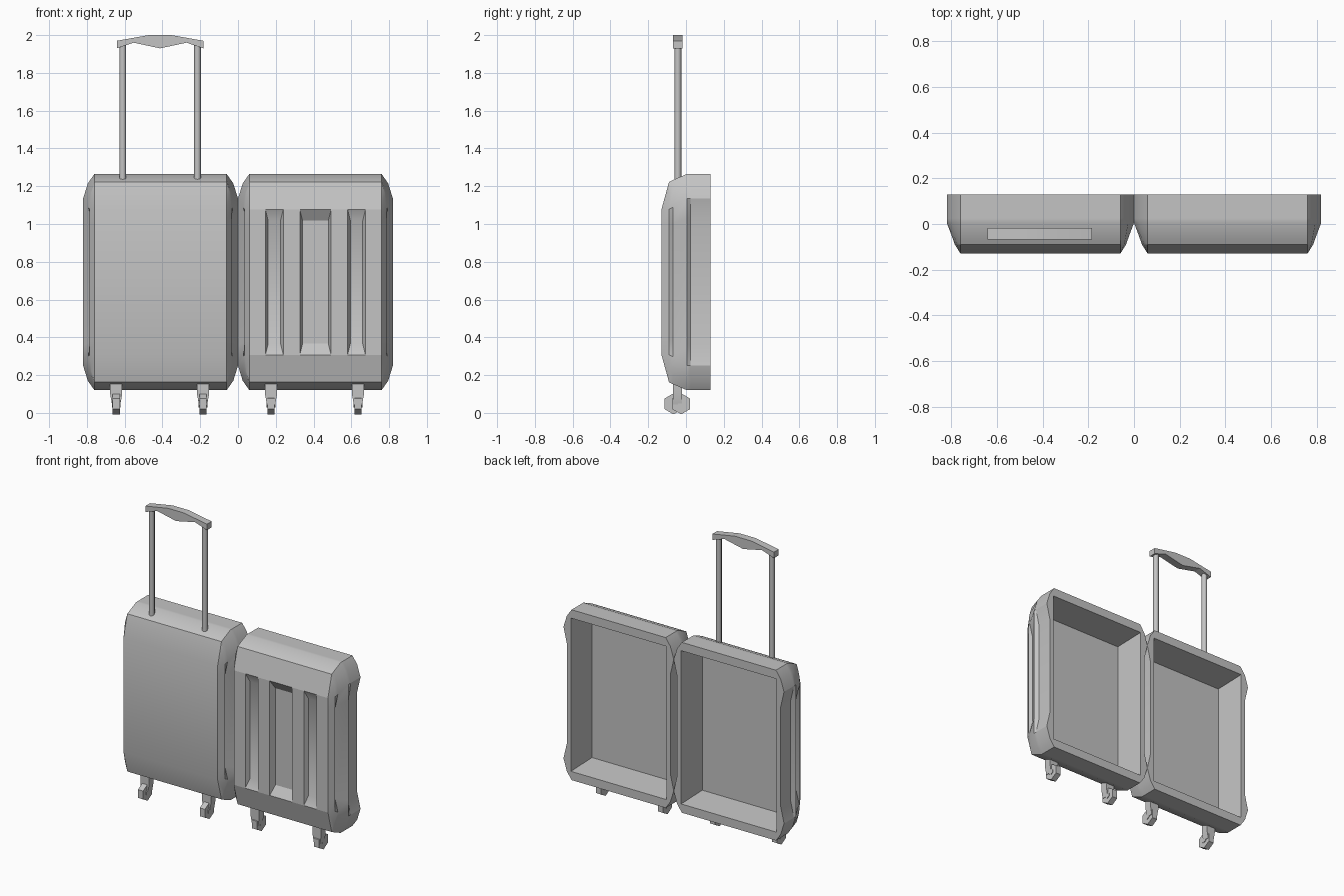
import bpy, bmesh, math
from mathutils import Matrix

if "Cube" in bpy.data.objects:
    bpy.data.objects.remove(bpy.data.objects["Cube"])

grey = bpy.data.materials.new("plain_grey")
grey.use_nodes = True
grey.diffuse_color = (0.55, 0.55, 0.55, 1)
grey.node_tree.nodes["Principled BSDF"].inputs["Base Color"].default_value = grey.diffuse_color

MID_Z = 0.6925
FRONT_X, FRONT_Z, FRONT_Y = 0.35, 0.385, -0.13


def finish(name, bm, location=(0, 0, 0), angle=30):
    bmesh.ops.remove_doubles(bm, verts=bm.verts, dist=0.0001)
    bmesh.ops.recalc_face_normals(bm, faces=bm.faces)
    mesh = bpy.data.meshes.new(name)
    bm.to_mesh(mesh)
    bm.free()
    mesh.materials.append(grey)
    obj = bpy.data.objects.new(name, mesh)
    obj.location = location
    bpy.context.collection.objects.link(obj)
    bpy.ops.object.select_all(action='DESELECT')
    obj.select_set(True)
    bpy.context.view_layer.objects.active = obj
    bpy.ops.object.shade_smooth_by_angle(angle=math.radians(angle))
    return obj


def ring(bm, y, quarter):
    """Mirror a quarter outline (side middle to top) into a full loop."""
    pts = list(quarter)
    pts += [(-x, z) for x, z in reversed(quarter)]
    pts += [(-x, -z) for x, z in quarter]
    pts += [(x, -z) for x, z in reversed(quarter)]
    return [bm.verts.new((x, y, z)) for x, z in pts]


def rect(w, h, m):
    return [(w, m), (w, h), (w, h), (w, h)]


def quad(bm, x0, x1, z, y):
    return [bm.verts.new(p) for p in ((x0, y, -z), (x1, y, -z), (x1, y, z), (x0, y, z))]


def shell(name, x, pockets):
    bm = bmesh.new()
    # quarter outlines: dent end, side end, corner, top end
    outer = [(0.41, 0.4425), (0.385, 0.5225), (0.35, 0.5725)]
    sections = [
        (FRONT_Y, rect(FRONT_X, FRONT_Z, 0.31)),
        (-0.09, [(0.375, 0.31), (0.375, 0.385), (0.367, 0.47), (0.35, 0.53)]),
        (-0.07, [(0.36, 0.31), (0.382, 0.395), (0.371, 0.48), (0.35, 0.54)]),
        (0.005, [(0.41, 0.335)] + outer),
        (0.025, [(0.385, 0.335)] + outer),
        (0.13, [(0.385, 0.335)] + outer),
        (0.13, rect(0.355, 0.515, 0.335)),
        (-0.08, rect(0.345, 0.5, 0.335)),
    ]
    loops = [ring(bm, y, q) for y, q in sections]
    for a, b in zip(loops, loops[1:]):
        for i in range(len(a)):
            j = (i + 1) % len(a)
            bm.faces.new((a[i], a[j], b[j], b[i]))
    bm.faces.new(loops[-1])
    # front panel in strips, with sunken pockets
    left = -FRONT_X
    for x0, x1, depth in pockets:
        bm.faces.new(quad(bm, left, x0, FRONT_Z, FRONT_Y))
        rim = quad(bm, x0, x1, FRONT_Z, FRONT_Y)
        floor = quad(bm, x0 + 0.015, x1 - 0.015, FRONT_Z - 0.06, FRONT_Y + depth)
        bm.faces.new(floor)
        for i in range(4):
            j = (i + 1) % 4
            bm.faces.new((rim[i], rim[j], floor[j], floor[i]))
        left = x1
    bm.faces.new(quad(bm, left, FRONT_X, FRONT_Z, FRONT_Y))
    return finish(name, bm, (x, 0, MID_Z))


def extrude_profile(name, pts, y0, y1, location=(0, 0, 0)):
    bm = bmesh.new()
    face = bm.faces.new([bm.verts.new((x, y0, z)) for x, z in pts])
    new = bmesh.ops.extrude_face_region(bm, geom=[face])["geom"]
    moved = [v for v in new if isinstance(v, bmesh.types.BMVert)]
    bmesh.ops.translate(bm, verts=moved, vec=(0, y1 - y0, 0))
    return finish(name, bm, location)


def cylinder(name, sides, radius, depth, location, matrix=Matrix(), angle=30):
    bm = bmesh.new()
    bmesh.ops.create_cone(bm, cap_ends=True, segments=sides, radius1=radius,
                          radius2=radius, depth=depth, matrix=matrix)
    return finish(name, bm, location, angle)


# Two open case halves
shell("right_case_half", -0.41, [])
shell("left_case_half", 0.41, [(-0.265, -0.17, 0.03), (-0.083, 0.083, 0.04), (0.17, 0.265, 0.03)])

# Telescopic handle
for side, x in (("right", -0.61), ("left", -0.215)):
    cylinder(side + "_handle_rod", 8, 0.018, 0.73, (x, -0.043, 1.595), angle=50)
extrude_profile("handle_grip", [(-0.229, -0.03), (-0.14, 0), (0, -0.03), (0.14, 0), (0.229, -0.03),
                                (0.229, 0.01), (0.06, 0.04), (-0.06, 0.04), (-0.229, 0.01)],
                -0.068, -0.018, (-0.4125, 0, 1.96))

# Four casters with hexagonal wheels
hex_turn = Matrix.Rotation(math.pi / 2, 4, 'Y') @ Matrix.Rotation(math.pi / 2, 4, 'Z')
for i, (x, y) in enumerate([(-0.645, -0.066), (-0.185, -0.066), (0.175, -0.026), (0.635, -0.026)], 1):
    extrude_profile(f"caster_bracket_{i}", [(-0.032, 0.16), (-0.032, 0.1), (-0.022, 0.045),
                                            (0.022, 0.045), (0.032, 0.1), (0.032, 0.16)],
                    -0.07, -0.022, (x, 0, 0))
    # wheel points lie along the travel direction
    cylinder(f"wheel_{i}", 6, 0.0555, 0.038, (x, y, 0.048), hex_turn)
    cylinder(f"wheel_hub_{i}", 6, 0.02, 0.046, (x, y, 0.048), hex_turn)
